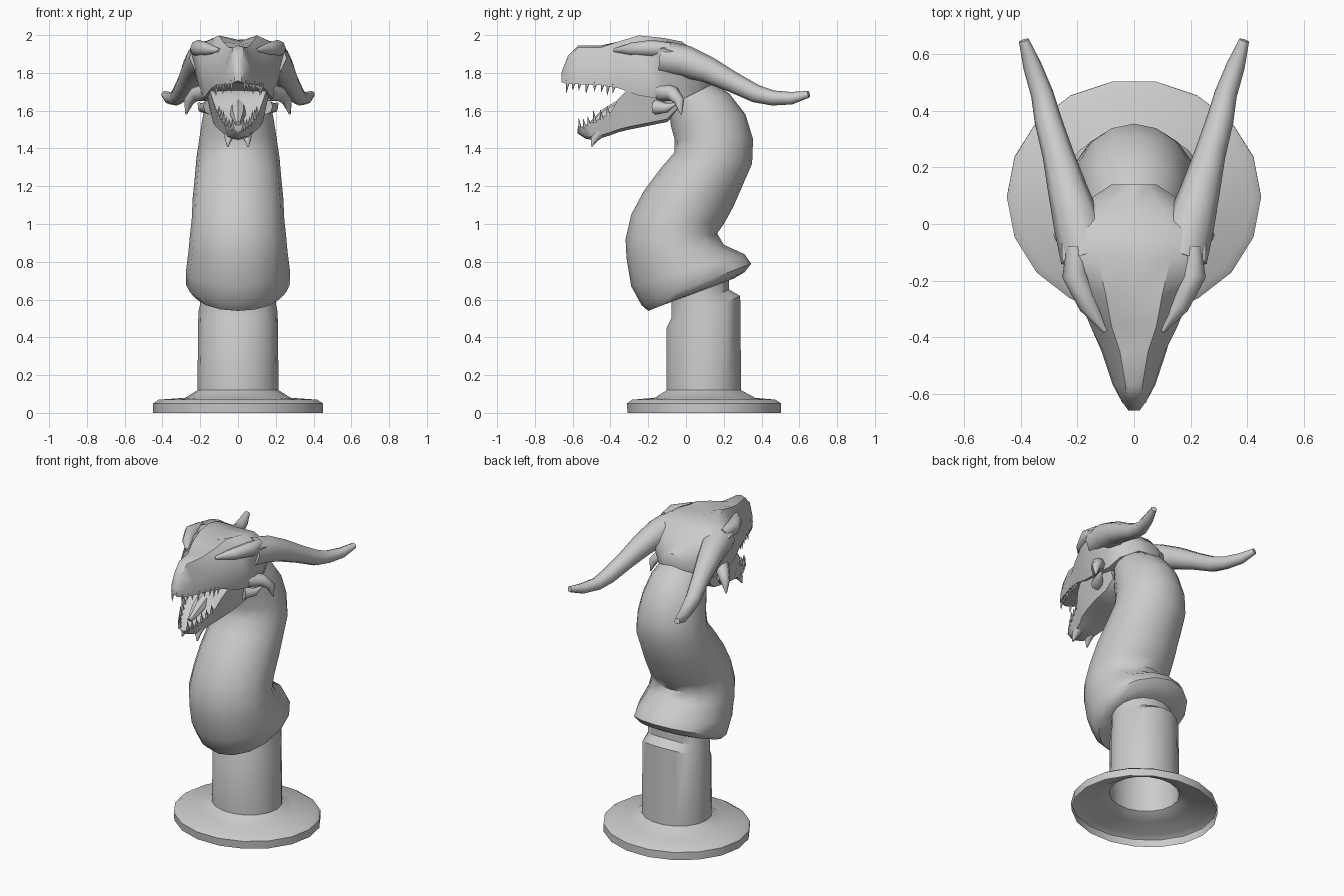
import bpy
import bmesh
import math
from mathutils import Vector

cube = bpy.data.objects.get("Cube")
if cube:
    bpy.data.objects.remove(cube, do_unlink=True)

stone = bpy.data.materials.new("grey_stone")
stone.use_nodes = True
stone_colour = (0.6, 0.6, 0.6, 1)
stone.diffuse_color = stone_colour
stone.node_tree.nodes["Principled BSDF"].inputs["Base Color"].default_value = stone_colour


def finish(name, bm, angle=40):
    """Turn a bmesh into a named, smooth shaded object."""
    bmesh.ops.recalc_face_normals(bm, faces=bm.faces)
    mesh = bpy.data.meshes.new(name)
    bm.to_mesh(mesh)
    bm.free()
    mesh.materials.append(stone)
    mesh.shade_smooth()
    mesh.set_sharp_from_angle(angle=math.radians(angle))
    obj = bpy.data.objects.new(name, mesh)
    bpy.context.collection.objects.link(obj)
    return obj


def skin(bm, rings, cap_start=True, cap_end=True):
    """Bridge rings of points into a surface."""
    loops = [[bm.verts.new(p) for p in ring] for ring in rings]
    for low, high in zip(loops, loops[1:]):
        for i in range(len(low)):
            j = (i + 1) % len(low)
            bm.faces.new((low[i], low[j], high[j], high[i]))
    if cap_start:
        bm.faces.new(loops[0])
    if cap_end:
        bm.faces.new(loops[-1])


def oval(front_y, front_z, back_y, back_z, width, sides):
    """Tilted ellipse spanned by a front point, a back point and a half width."""
    front, back = Vector((0, front_y, front_z)), Vector((0, back_y, back_z))
    middle, half = (front + back) / 2, (back - front) / 2
    turns = [math.tau * i / sides for i in range(sides)]
    return [middle + half * math.sin(a) + Vector((width * math.cos(a), 0, 0)) for a in turns]


def mirrored(top, half, bottom, y):
    """Closed cross-section from a top centre, right-hand points and a bottom centre."""
    right = [Vector((x, y, z)) for x, z in half]
    left = [Vector((-x, y, z)) for x, z in reversed(half)]
    return [Vector((0, y, top))] + right + [Vector((0, y, bottom))] + left


def tube(bm, path, radii, sides=8):
    """Tapering round tube along a path."""
    points = [Vector(p) for p in path]
    rings = []
    for i, (point, radius) in enumerate(zip(points, radii)):
        along = (points[min(i + 1, len(points) - 1)] - points[max(i - 1, 0)]).normalized()
        across = along.cross(Vector((0, 0, 1))).normalized()
        up = across.cross(along)
        turns = [math.tau * k / sides for k in range(sides)]
        rings.append([point + (across * math.cos(a) + up * math.sin(a)) * radius for a in turns])
    skin(bm, rings)


def flip(path, side):
    return [(x * side, y, z) for x, y, z in path]


def along_path(path, t):
    """Point at fraction t of a polyline."""
    place = t * (len(path) - 1)
    i = min(int(place), len(path) - 2)
    return Vector(path[i]).lerp(Vector(path[i + 1]), place - i)


# Hollow flanged foot and column, open underneath
stand = bmesh.new()
skin(stand, [oval(*ring, 18) for ring in (
    (-.315, 0, .51, 0, .45),
    (-.32, .05, .51, .05, .45),
    (-.29, .07, .48, .07, .42),
    (-.17, .08, .37, .08, .28),
    (-.105, .12, .295, .12, .215),
    (-.105, .45, .29, .62, .21),
    (-.08, .5, .23, .655, .2),
    (-.08, .6, .23, .75, .2),
)], cap_start=False)
finish("stand", stand, 35)

# S-shaped neck with a flared collar at the bottom
neck = bmesh.new()
skin(neck, [oval(*ring, 16) for ring in (
    (-.1, .58, .25, .71, .2),
    (-.2, .54, .31, .745, .24),
    (-.235, .57, .345, .79, .275),
    (-.29, .67, .31, .84, .275),
    (-.315, .82, .2, .89, .262),
    (-.32, .92, .165, .95, .255),
    (-.29, 1.05, .2, 1.0, .245),
    (-.22, 1.18, .25, 1.09, .24),
    (-.13, 1.3, .285, 1.17, .23),
    (-.06, 1.38, .35, 1.32, .22),
    (-.06, 1.45, .355, 1.45, .205),
    (-.08, 1.52, .315, 1.58, .19),
    (-.09, 1.6, .23, 1.69, .17),
    (-.1, 1.68, .08, 1.79, .13),
)])
finish("neck", neck, 50)

# Skull and upper jaw: y, top, shoulder x z, side x z, lower edge x z
skull = bmesh.new()
skin(skull, [mirrored(top, ((sx, sz), (x, z), (lx, lz)), lz + .01, y)
             for y, top, sx, sz, x, z, lx, lz in (
    (-.66, 1.8, .012, 1.79, .02, 1.77, .015, 1.75),
    (-.625, 1.89, .025, 1.88, .045, 1.8, .045, 1.74),
    (-.57, 1.945, .03, 1.935, .07, 1.82, .075, 1.74),
    (-.45, 1.945, .05, 1.935, .11, 1.83, .115, 1.735),
    (-.36, 1.955, .08, 1.965, .155, 1.86, .14, 1.72),
    (-.25, 1.965, .1, 1.998, .2, 1.9, .17, 1.68),
    (-.12, 1.975, .13, 1.985, .255, 1.93, .19, 1.66),
    (-.02, 1.96, .13, 1.965, .255, 1.9, .18, 1.66),
    (.06, 1.9, .1, 1.89, .2, 1.83, .16, 1.7),
    (.14, 1.83, .05, 1.82, .08, 1.79, .08, 1.74),
)])
finish("skull", skull, 45)

# Lower jaw with a hollowed floor: y, edge height, underside height, half width
jaw = bmesh.new()
skin(jaw, [mirrored(edge - .015, ((w * .7, edge - .01), (w, edge), (w * .75, low + .015)), low, y)
           for y, edge, low, w in (
    (-.575, 1.505, 1.48, .03),
    (-.53, 1.525, 1.45, .065),
    (-.48, 1.545, 1.445, .08),
    (-.4, 1.59, 1.47, .11),
    (-.36, 1.66, 1.485, .135),
    (-.3, 1.72, 1.5, .155),
    (-.2, 1.74, 1.52, .175),
    (-.1, 1.74, 1.54, .18),
    (-.04, 1.72, 1.6, .17),
)])
finish("lower_jaw", jaw, 45)

# Tongue resting on the jaw floor
tongue = bmesh.new()
tube(tongue, [(0, -.33, 1.62), (0, -.42, 1.575), (0, -.5, 1.53)], (.045, .04, .015))
finish("tongue", tongue)

# Paired horns, cheek spikes, chin spikes and brows
horn_path = [(.17, -.12, 1.88), (.2, 0, 1.86), (.235, .12, 1.815), (.27, .25, 1.75),
             (.305, .37, 1.69), (.325, .46, 1.667), (.36, .56, 1.666), (.39, .65, 1.687)]
horn_radii = (.09, .085, .07, .055, .048, .04, .033, .018)
cheek_path = [(.16, -.13, 1.7), (.22, -.07, 1.69), (.26, -.035, 1.65), (.275, -.025, 1.58)]
fin_path = [(.15, -.16, 1.62), (.19, -.1, 1.615), (.21, -.05, 1.64)]
brow_path = [(.1, -.38, 1.92), (.16, -.29, 1.925), (.21, -.18, 1.93), (.21, -.08, 1.93)]
for side, label in ((1, "left"), (-1, "right")):
    for name, path, radii in (
        ("horn", horn_path, horn_radii),
        ("cheek_spike", cheek_path, (.05, .04, .028, .004)),
        ("cheek_fin", fin_path, (.04, .025, .004)),
        ("brow", brow_path, (.01, .035, .045, .03)),
        ("chin_spike", [(.045, -.46, 1.48), (.05, -.485, 1.45), (.055, -.5, 1.41)], (.03, .02, .004)),
    ):
        bm = bmesh.new()
        tube(bm, flip(path, side), radii)
        finish(label + "_" + name, bm, 50)

# Rows of pointed teeth along both jaw edges
upper_edge = [(.035, -.625, 1.75), (.07, -.55, 1.745), (.105, -.45, 1.74), (.125, -.38, 1.73)]
lower_edge = [(.03, -.56, 1.505), (.07, -.5, 1.535), (.1, -.41, 1.585)]
for name, edge, count, direction in (("upper_teeth", upper_edge, 8, -1),
                                     ("lower_teeth", lower_edge, 6, 1)):
    teeth = bmesh.new()
    for side in (1, -1):
        for i in range(count):
            root = along_path(flip(edge, side), i / (count - 1))
            length = .055 if i % 3 == 0 else .04
            tip = root + Vector((0, -.008, direction * length))
            tube(teeth, [root - Vector((0, 0, direction * .01)), tip], (.012, .001), 5)
    finish(name, teeth, 60)
